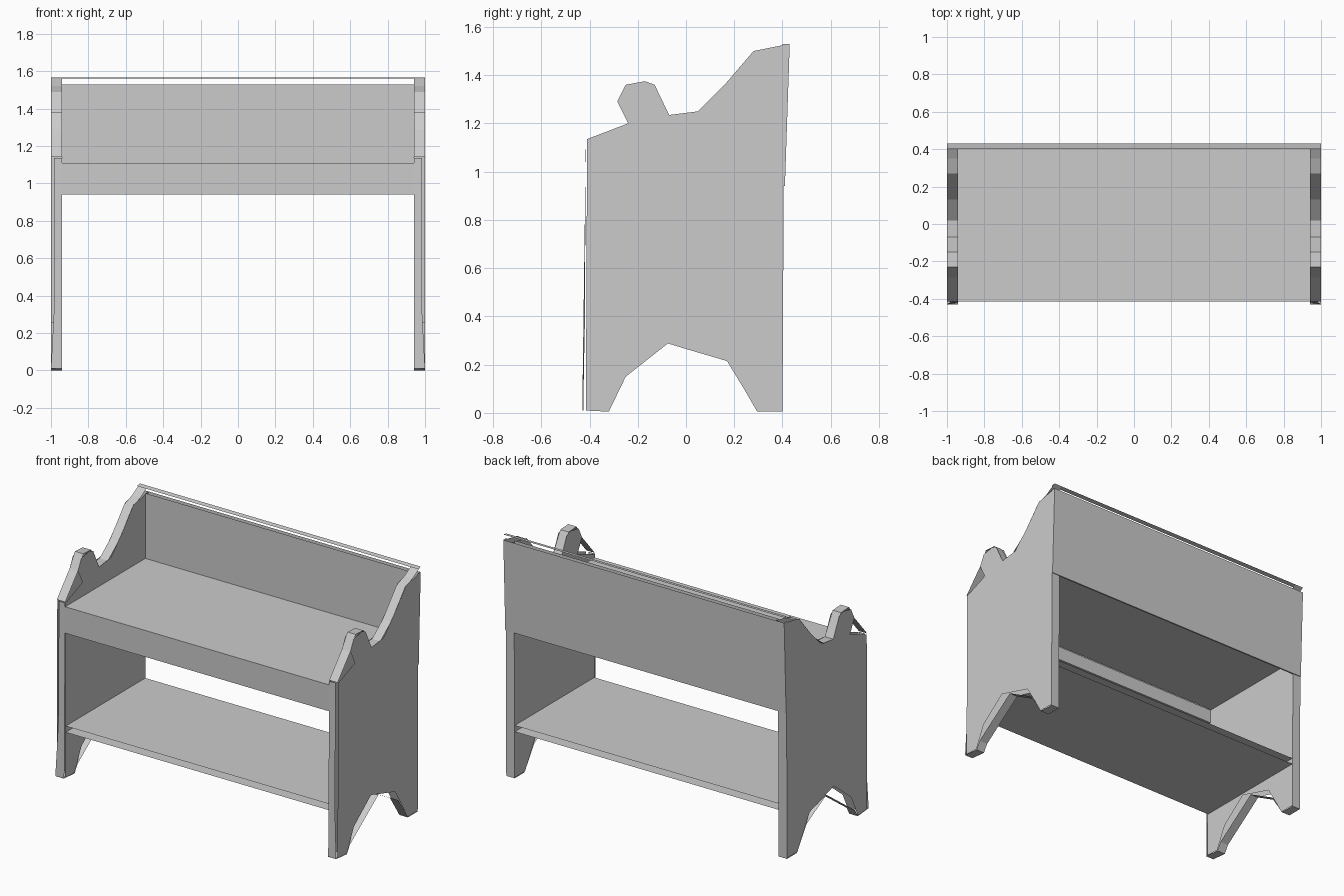
import bpy

if "Cube" in bpy.data.objects:
    bpy.data.objects.remove(bpy.data.objects["Cube"])

IN, OUT = 0.94, 1.0


def build(name, polys):
    """Make a flat-faced object from a list of polygons (each a list of points)."""
    verts, faces = [], []
    for p in polys:
        faces.append(list(range(len(verts), len(verts) + len(p))))
        verts += p
    me = bpy.data.meshes.new(name)
    me.from_pydata(verts, [], faces)
    me.update()
    ob = bpy.data.objects.new(name, me)
    bpy.context.collection.objects.link(ob)
    return ob


def sheet(x, y0, y1, z0, z1):
    """Rectangle spanning -x..x, swept from (y0, z0) to (y1, z1)."""
    return [(-x, y0, z0), (x, y0, z0), (x, y1, z1), (-x, y1, z1)]


def strip(path, xa, xb):
    """Ribbon of quads along a (y, z) path between two x positions."""
    return [[(xa, *a), (xb, *a), (xb, *b), (xa, *b)] for a, b in zip(path, path[1:])]


# Side panel outlines in (y, z)
foot_arch = [(-.415, .01), (-.32, .005), (-.25, .15), (-.075, .288), (0, .265),
             (.17, .215), (.24, .10), (.295, .005), (.40, .005)]
arm_top = [(.43, 1.53), (.28, 1.50), (.16, 1.36), (.05, 1.25), (-.07, 1.235),
           (-.13, 1.36), (-.17, 1.375), (-.25, 1.36), (-.285, 1.29),
           (-.24, 1.20), (-.41, 1.135)]
outline = foot_arch + [(.405, .94)] + arm_top

# Coarser edge bands that join the two faces of each panel
arch_band = [(-.43, .01), (-.32, 0), (-.29, .05), (0, .26), (.20, .15), (.30, 0), (.40, 0)]
top_band = [(.43, 1.565), (.35, 1.52), (.27, 1.49), (.13, 1.325), (.02, 1.24), (-.07, 1.235),
            (-.15, 1.375), (-.23, 1.38), (-.285, 1.29), (-.415, 1.14)]

for side, s in (("left", -1), ("right", 1)):
    polys = [[(s * x, y, z) for y, z in outline] for x in (IN, OUT)]
    polys += strip(arch_band, s * IN, s * OUT)
    polys += strip(top_band, s * IN, s * OUT)
    polys += strip([(.40, 0), (.405, .94)], s * IN, s * OUT)
    # front edge, slightly narrower than the panel
    polys.append([(s * IN, -.425, .01), (s * OUT, -.43, .01),
                  (s * .985, -.42, .3), (s * .985, -.415, 1.135), (s * IN, -.415, 1.135)])
    build(side + "_side_panel", polys)

# Back panel: front and rear sheets, underside, ends
back = [sheet(1, .41, .43, .94, 1.53), sheet(IN, .40, .40, .94, 1.53),
        sheet(1, .40, .41, .94, .94)]
for s in (-1, 1):
    back.append([(s, .40, .94), (s, .41, .94), (s, .43, 1.53), (s, .40, 1.53)])
build("back_panel", back)

# Thin capping strip just above the back panel
build("back_cap", [sheet(1, .40, .43, 1.56, 1.565)])

# Upper seat board and the apron beneath its front edge
build("seat", [sheet(IN, -.415, .40, 1.11, 1.11), sheet(IN, -.38, .40, 1.03, 1.03)])
build("front_apron", [sheet(IN, -.415, -.415, .94, 1.11), sheet(IN, -.385, -.385, .94, 1.03),
                      sheet(IN, -.415, -.385, .94, .94)])

# Lower shelf: open-edged upper and lower sheets
build("lower_shelf", [sheet(IN, -.41, .40, z, z) for z in (.34, .30)])
